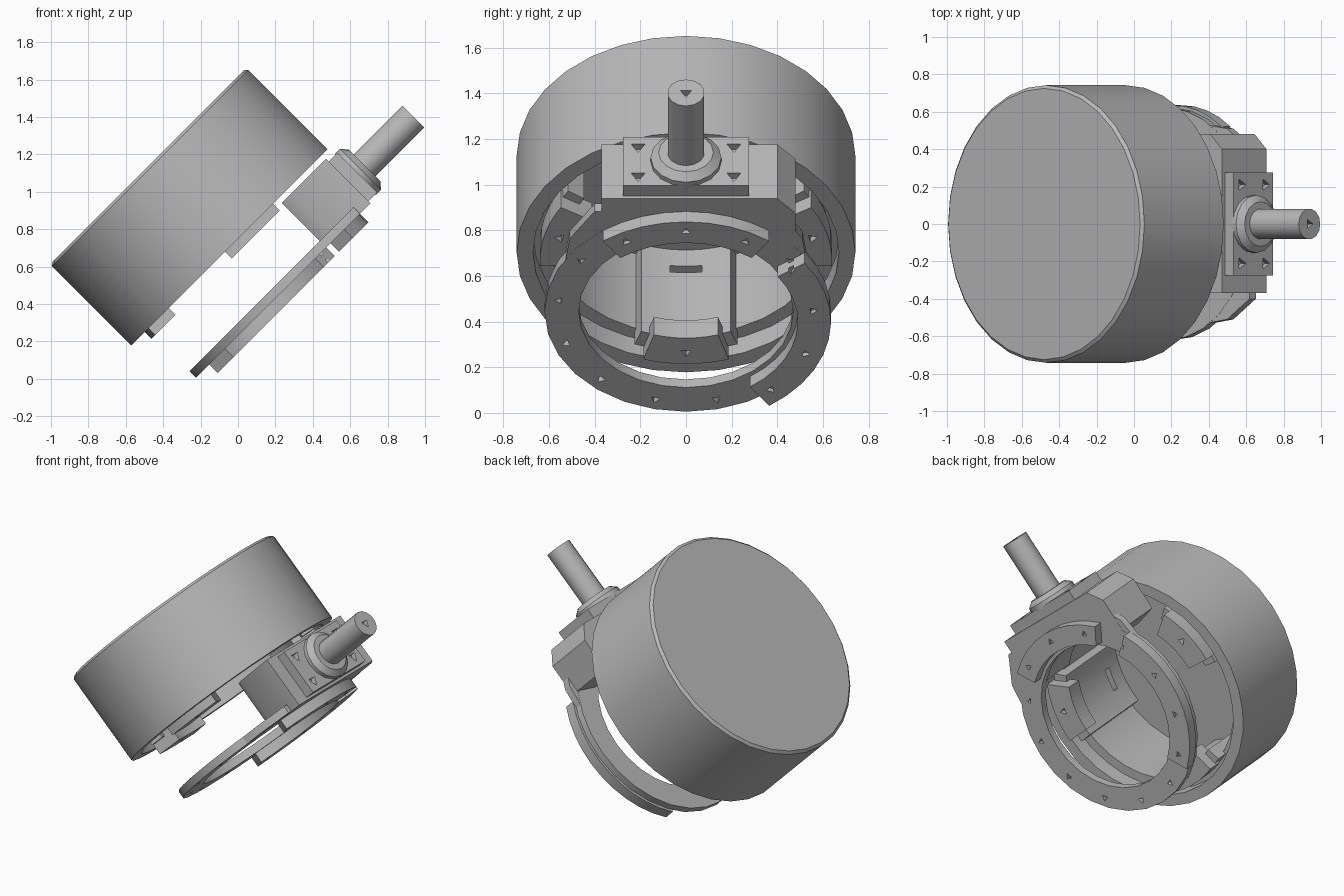
import bpy
import bmesh
from math import cos, sin, pi, radians
from mathutils import Matrix, Vector

if "Cube" in bpy.data.objects:
    bpy.data.objects.remove(bpy.data.objects["Cube"], do_unlink=True)

# Tilted frame: local z is the drum axis, local x points along the shaft
TILT = Matrix.Translation((-0.045, 0, 0.7025)) @ Matrix.Rotation(radians(-45), 4, 'Y')
ALONG_X = Matrix.Rotation(pi / 2, 4, 'Y')

grey = bpy.data.materials.new("plain grey")
grey.use_nodes = True
grey.diffuse_color = (0.48, 0.48, 0.48, 1)
grey.node_tree.nodes["Principled BSDF"].inputs["Base Color"].default_value = (0.48, 0.48, 0.48, 1)


def finish(name, bm):
    bmesh.ops.remove_doubles(bm, verts=bm.verts, dist=1e-5)
    bmesh.ops.recalc_face_normals(bm, faces=bm.faces)
    bm.transform(TILT)
    mesh = bpy.data.meshes.new(name)
    bm.to_mesh(mesh)
    bm.free()
    mesh.materials.append(grey)
    obj = bpy.data.objects.new(name, mesh)
    bpy.context.collection.objects.link(obj)
    return obj


def add_prism(bm, points, z0, z1, matrix=Matrix()):
    low = [bm.verts.new(matrix @ Vector((x, y, z0))) for x, y in points]
    high = [bm.verts.new(matrix @ Vector((x, y, z1))) for x, y in points]
    bm.faces.new(low[::-1])
    bm.faces.new(high)
    for i in range(len(points)):
        j = (i + 1) % len(points)
        bm.faces.new((low[i], low[j], high[j], high[i]))


def prism(name, points, z0, z1):
    bm = bmesh.new()
    add_prism(bm, points, z0, z1)
    return finish(name, bm)


def arc(r, a0, a1, n):
    angles = [radians(a0 + (a1 - a0) * i / n) for i in range(n + 1)]
    return [(r * cos(a), r * sin(a)) for a in angles]


def sector(name, r0, r1, a0, a1, z0, z1, n=6):
    return prism(name, arc(r0, a0, a1, n) + arc(r1, a1, a0, n), z0, z1)


def lathe(name, profile, sides, matrix=Matrix(), closed=False):
    bm = bmesh.new()
    verts = [bm.verts.new((r, 0, z)) for r, z in profile]
    edges = [bm.edges.new(pair) for pair in zip(verts, verts[1:])]
    if closed:
        edges.append(bm.edges.new((verts[-1], verts[0])))
    bmesh.ops.spin(bm, geom=verts + edges, cent=(0, 0, 0), axis=(0, 0, 1),
                   angle=2 * pi, steps=sides, use_merge=True)
    bm.transform(matrix)
    return finish(name, bm)


def rect(x0, x1, y0, y1):
    return [(x0, y0), (x1, y0), (x1, y1), (x0, y1)]


def triangle(x, y, r):
    return [(x + px, y + py) for px, py in arc(r, 0, 240, 2)]


def cut(targets, cutter):
    cutter.hide_render = True
    for obj in targets:
        mod = obj.modifiers.new("cut", 'BOOLEAN')
        mod.operation = 'DIFFERENCE'
        mod.solver = 'EXACT'
        mod.object = cutter
        bpy.context.view_layer.objects.active = obj
        bpy.ops.object.modifier_apply(modifier=mod.name)
    bpy.data.objects.remove(cutter, do_unlink=True)


# Hollow drum with a softened cap edge and a stepped bore
drum = lathe("drum_shell", [(0, 0.615), (0.725, 0.615), (0.742, 0.6), (0.742, 0), (0.67, 0),
                            (0.67, 0.1), (0.61, 0.1), (0.61, 0.56), (0, 0.56)], 32)
parts = [drum]

# Inner rails with latch slots, and the lugs standing proud of the rim
for label, angle in (("lower", 180), ("front", -76), ("back", 76)):
    rail = sector(label + "_rail", 0.545, 0.63, angle - 21, angle + 21, 0.02, 0.57)
    lug = sector(label + "_lug", 0.48, 0.64, angle - 17, angle + 17, -0.05, 0.06)
    turn = Matrix.Rotation(radians(angle), 4, 'Z')
    bm = bmesh.new()
    add_prism(bm, rect(0.5, 0.59, -0.07, 0.07), 0.42, 0.46, turn)
    add_prism(bm, triangle(0.57, 0, 0.025), -0.08, -0.02, turn)
    cut([rail, lug], finish("rail_cutter", bm))
    parts += [rail, lug]

# Mounting ring with raised arcs on its outer face
ring = lathe("mounting_ring", [(0.47, -0.366), (0.62, -0.366), (0.62, -0.316), (0.47, -0.316)],
             28, closed=True)
top_arc = sector("top_raised_arc", 0.49, 0.62, -36, 36, -0.43, -0.36, 8)
side_arc = sector("side_raised_arc", 0.49, 0.635, 55, 145, -0.43, -0.36, 10)
bm = bmesh.new()
for i in range(13):
    hole = triangle(0.56, 0, 0.022)
    turn = Matrix.Rotation(2 * pi * i / 13, 4, 'Z')
    add_prism(bm, hole, -0.46, -0.41, turn)
    add_prism(bm, hole, -0.38, -0.335, turn)
cut([ring, top_arc, side_arc], finish("ring_cutter", bm))
parts += [ring, top_arc, side_arc]

# Bracket block hugging the ring, chamfered on the back side
block_outline = arc(0.49, -42, 42, 8) + [(0.4, 0.48), (0.61, 0.48), (0.7, 0.4),
                                         (0.7, -0.37), (0.44, -0.37)]
parts.append(prism("bracket_block", block_outline, -0.366, -0.03))

# Gussets blending the bracket into the ring
for label, side in (("front", -1), ("back", 1)):
    outline = [(0.3, 0.53), (0.36, 0.33), (0.62, 0.3), (0.62, 0.4), (0.45, 0.51)]
    parts.append(prism(label + "_gusset", [(x, y * side) for x, y in outline], -0.365, -0.317))

# Screw plate, collar and shaft
plate = prism("screw_plate", rect(0.69, 0.765, -0.275, 0.275), -0.35, -0.05)
to_shaft = Matrix.Translation((0, 0, -0.2)) @ ALONG_X
collar = lathe("shaft_collar", [(0, 0.75), (0.155, 0.75), (0.155, 0.79), (0.12, 0.82), (0, 0.82)],
               16, to_shaft)
shaft = lathe("shaft", [(0, 0.78), (0.082, 0.78), (0.082, 1.19), (0, 1.19)], 14, to_shaft)
bm = bmesh.new()
for across in (-0.09, 0.09):
    for along in (-0.21, 0.21):
        add_prism(bm, triangle(across, along, 0.035), 0.73, 0.8, to_shaft)
add_prism(bm, triangle(0, 0, 0.028), 1.16, 1.22, to_shaft)
cut([plate, shaft], finish("screw_cutter", bm))
parts += [plate, collar, shaft]

# Smooth the round faces, keep the edges crisp
for obj in parts:
    obj.data.shade_smooth()
    obj.data.set_sharp_from_angle(angle=radians(32))
